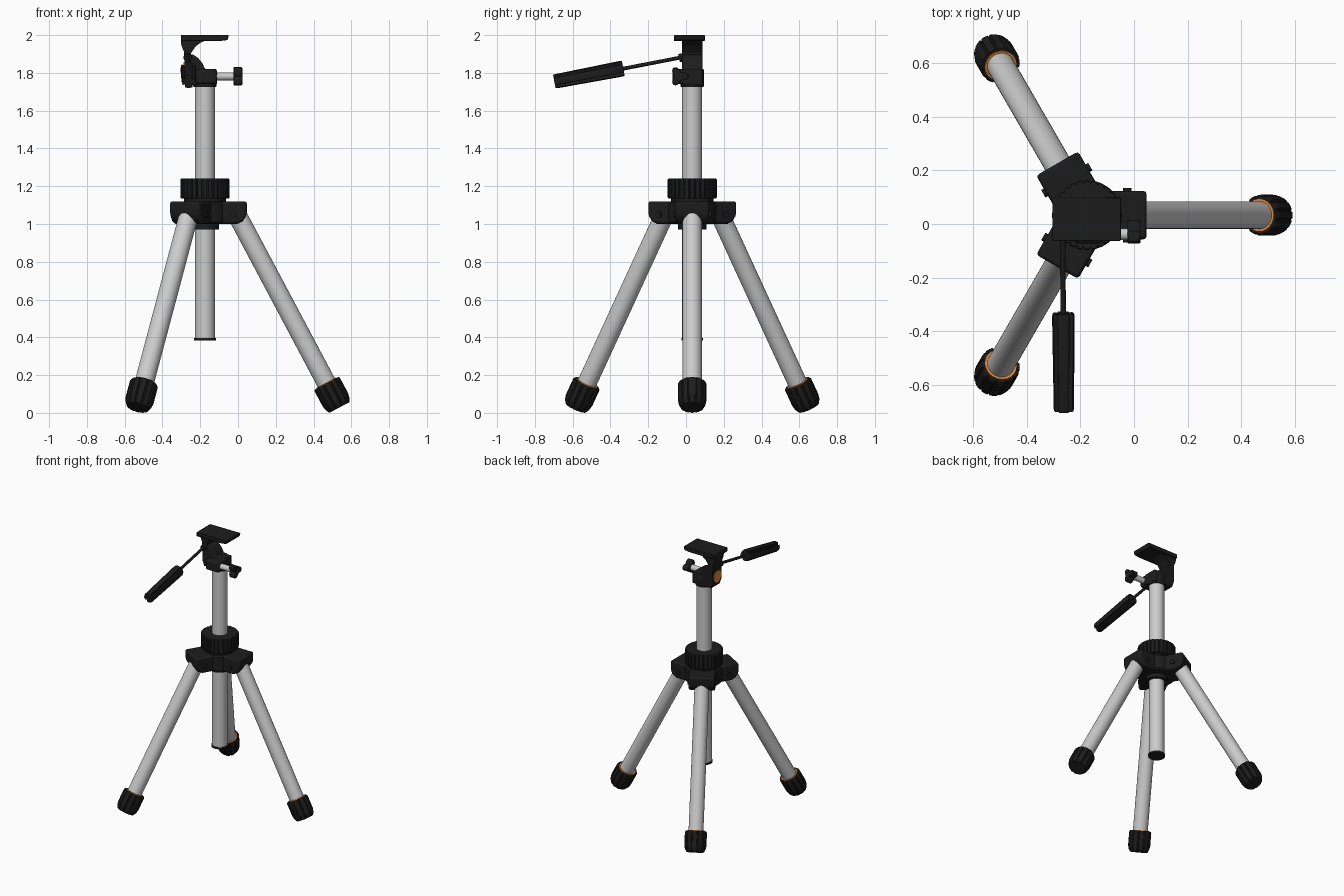
import bpy, bmesh
from math import sin, cos, pi, radians
from mathutils import Vector, Matrix

if "Cube" in bpy.data.objects:
    bpy.data.objects.remove(bpy.data.objects["Cube"])

CX, CY = -0.175, 0.033          # centre column position


def material(name, rgb):
    m = bpy.data.materials.new(name)
    m.diffuse_color = (*rgb, 1)
    m.use_nodes = True
    m.node_tree.nodes["Principled BSDF"].inputs["Base Color"].default_value = m.diffuse_color
    return m


BLACK = material("black_plastic", (0.012, 0.012, 0.012))
ORANGE = material("orange_trim", (0.8, 0.25, 0.03))


def loft(name, outline, frame, stations, mat=None, bevel=0):
    """Stack scaled copies of a 2D outline along the frame's local z."""
    bm = bmesh.new()
    rings = [[bm.verts.new(frame @ Vector((x * s, y * s, z))) for x, y in outline]
             for z, s in stations]
    n = len(outline)
    for a, b in zip(rings, rings[1:]):
        for i in range(n):
            j = (i + 1) % n
            bm.faces.new((a[i], a[j], b[j], b[i]))
    bm.faces.new(rings[0][::-1])
    bm.faces.new(rings[-1])
    bmesh.ops.recalc_face_normals(bm, faces=bm.faces)
    me = bpy.data.meshes.new(name)
    bm.to_mesh(me)
    bm.free()
    ob = bpy.data.objects.new(name, me)
    bpy.context.collection.objects.link(ob)
    if mat:
        me.materials.append(mat)
    if bevel:
        mod = ob.modifiers.new("bevel", 'BEVEL')
        mod.width, mod.segments, mod.limit_method = bevel, 2, 'ANGLE'
    bpy.ops.object.select_all(action='DESELECT')
    bpy.context.view_layer.objects.active = ob
    ob.select_set(True)
    bpy.ops.object.shade_smooth_by_angle(angle=radians(30))
    return ob


def circle(r, n=32):
    return [(r * cos(2 * pi * i / n), r * sin(2 * pi * i / n)) for i in range(n)]


def gear(n, ro, ri):
    """Ribbed outline: n raised ribs of radius ro with grooves of radius ri."""
    return [(r * cos(2 * pi * (i + f) / n), r * sin(2 * pi * (i + f) / n))
            for i in range(n)
            for f, r in ((-0.34, ro), (0, ro), (0.34, ro), (0.42, ri), (0.58, ri))]


def along(p0, p1, spin=0):
    d = Vector(p1) - Vector(p0)
    return (Matrix.Translation(p0) @ d.to_track_quat('Z', 'Y').to_matrix().to_4x4()
            @ Matrix.Rotation(spin, 4, 'Z')), d.length


def rod(name, outline, p0, p1, mat=None, edge=0.0, small=1.0, bevel=0):
    """Straight part from p0 to p1; both ends shrink to 'small' over length 'edge'."""
    f, L = along(p0, p1)
    st = [(0, small), (edge, 1), (L - edge, 1), (L, small)] if edge else [(0, 1), (L, 1)]
    return loft(name, outline, f, st, mat, bevel)


UPRIGHT = Matrix(((1, 0, 0, 0), (0, 0, 1, 0), (0, 1, 0, 0), (0, 0, 0, 1)))  # xz profile, along y


def col(z):
    return (CX, CY, z)


# Centre column and its end cap
rod("centre_column", circle(0.053), col(0.39), col(1.76))
rod("column_end_cap", circle(0.058), col(0.383), col(0.396), BLACK)

# Hub core, lower sleeve and knurled locking collar
rod("hub_core", circle(0.13), col(1.0), col(1.12), BLACK, 0.01, 0.93)
rod("hub_sleeve", circle(0.075), col(0.97), col(1.01), BLACK)
rod("collar_neck", circle(0.112), col(1.11), col(1.145), BLACK)
rod("locking_collar", gear(28, 0.13, 0.122), col(1.135), col(1.24), BLACK, 0.006, 0.97)

# Three legs with hub arms, pivot pins, trim rings and ribbed feet
arm_profile = [(0.02, 1.0), (0.17, 1.0), (0.2, 1.015), (0.217, 1.04), (0.222, 1.06),
               (0.222, 1.12), (0.02, 1.12)]
tilt = radians(28)
for k in range(3):
    turn = Matrix.Translation(col(0)) @ Matrix.Rotation(k * 2 * pi / 3, 4, 'Z')

    def axis(t):                 # point on the leg axis, t measured from the foot top
        return turn @ Vector((0.645 + t * sin(tilt), 0, 0.155 - t * cos(tilt)))

    n = f"_{k + 1}"
    loft("hub_arm" + n, arm_profile, turn @ UPRIGHT, [(-0.09, 1), (0.09, 1)], BLACK, 0.012)
    rod("pivot_pin" + n, circle(0.016, 16), turn @ Vector((0.15, -0.101, 1.05)),
        turn @ Vector((0.15, 0.101, 1.05)), BLACK)
    rod("leg_tube" + n, circle(0.051), axis(-1.015), axis(0.06))
    rod("foot_trim_ring" + n, circle(0.06), axis(-0.006), axis(0.02), ORANGE)
    f, L = along(axis(-0.002), axis(0.143))
    loft("rubber_foot" + n, gear(12, 0.076, 0.07), f,
         [(0, 0.93), (0.008, 1), (0.1, 1), (L - 0.02, 0.93), (L, 0.79)], BLACK)

# Pan head: clamp block, rounded tilt body and bracket arm
rod("head_clamp", circle(0.062), col(1.725), col(1.82), BLACK, 0.006, 0.95)
body = [(-0.255, 1.9), (-0.235, 1.895), (-0.21, 1.878), (-0.188, 1.85), (-0.175, 1.82),
        (-0.112, 1.82), (-0.112, 1.735), (-0.255, 1.735)]
loft("tilt_body", body, UPRIGHT, [(-0.02, 1), (0.087, 1)], BLACK, 0.008)
bracket = [(-0.303, 1.98), (-0.15, 1.98), (-0.195, 1.962), (-0.225, 1.94), (-0.248, 1.905),
           (-0.248, 1.745), (-0.268, 1.735), (-0.283, 1.78), (-0.285, 1.91), (-0.3, 1.945)]
loft("tilt_bracket", bracket, UPRIGHT, [(-0.02, 1), (0.087, 1)], BLACK)
rod("tilt_disc", circle(0.045), (-0.27, CY, 1.81), (-0.289, CY, 1.81), ORANGE)
ear = [(-0.225, 1.74), (-0.112, 1.74), (-0.112, 1.82), (-0.225, 1.82)]
loft("clamp_ear", ear, UPRIGHT, [(-0.072, 1), (0.02, 1)], BLACK, 0.015)

# Camera plate
plate = [(-0.303, 1.968), (-0.1, 1.968), (-0.055, 1.974), (-0.048, 2.0), (-0.303, 2.0)]
loft("camera_plate", plate, UPRIGHT, [(-0.063, 1), (0.1, 1)], BLACK, 0.004)

# Clamp screw with a three-lobed knob
rod("clamp_screw", circle(0.021, 20), (-0.12, -0.038, 1.782), (-0.01, -0.038, 1.782))
lobes = [((0.039 + 0.014 * cos(3 * a)) * cos(a), (0.039 + 0.014 * cos(3 * a)) * sin(a))
         for a in (2 * pi * i / 36 for i in range(36))]
rod("clamp_knob", lobes, (-0.025, -0.038, 1.782), (0.024, -0.038, 1.782), BLACK, 0.005, 0.9)

# Pan handle: socket, thin rod and grooved grip
rod("handle_socket", circle(0.022, 16), (-0.266, 0.0, 1.886), (-0.266, -0.037, 1.878), BLACK)
rod("handle_rod", circle(0.01, 16), (-0.266, -0.02, 1.883), (-0.263, -0.36, 1.817), BLACK)
f, L = along((-0.263, -0.332, 1.824), (-0.261, -0.697, 1.754))
loft("handle_grip", gear(4, 0.042, 0.028), f,
     [(0, 0.93), (0.01, 1), (L - 0.01, 0.9), (L, 0.84)], BLACK)
